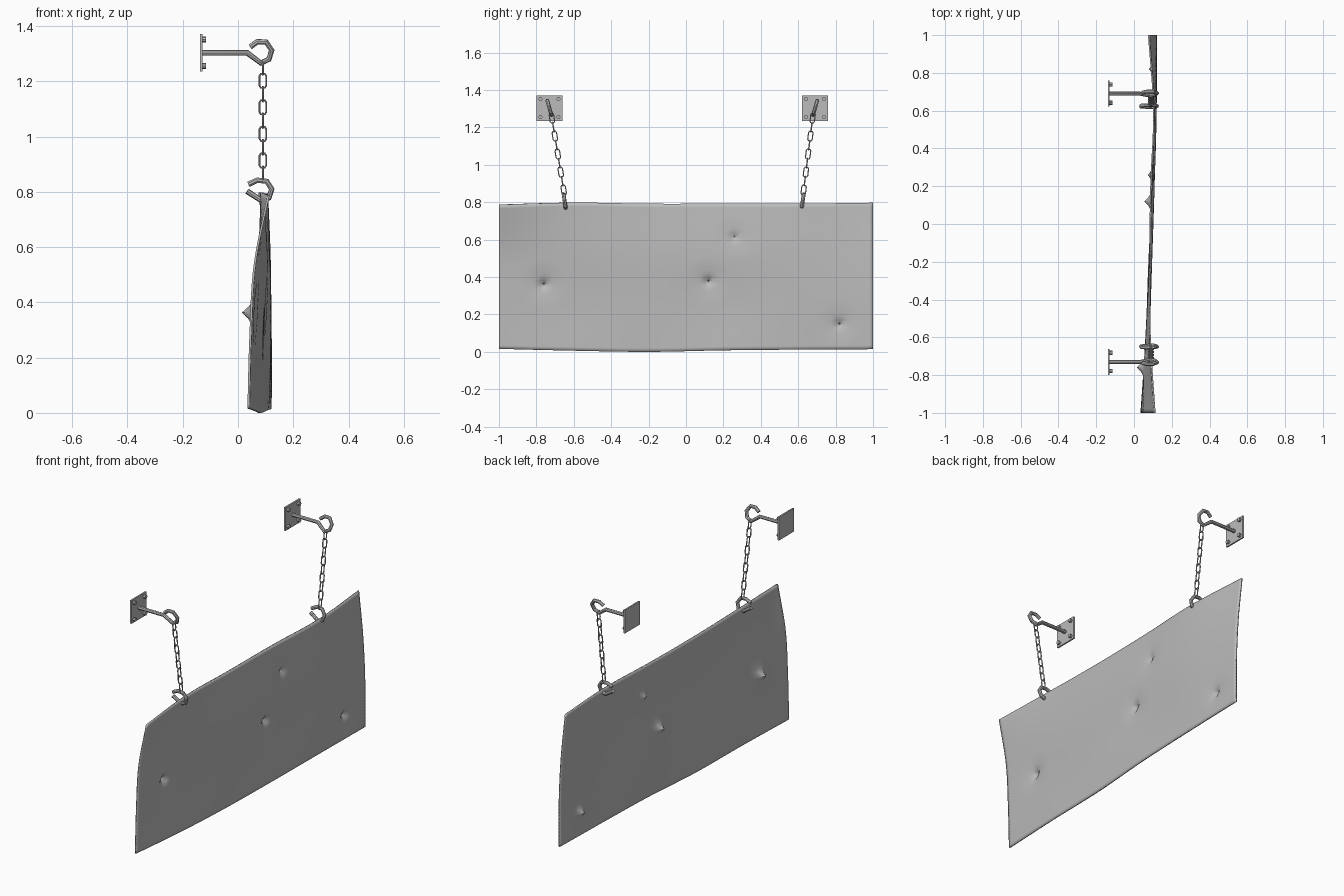
import bpy, bmesh, math
from mathutils import Vector

if "Cube" in bpy.data.objects:
    bpy.data.objects.remove(bpy.data.objects["Cube"])

steel = bpy.data.materials.new("grey_steel")
steel.diffuse_color = (0.5, 0.5, 0.5, 1)
steel.use_nodes = True
steel.node_tree.nodes["Principled BSDF"].inputs["Base Color"].default_value = steel.diffuse_color


def finish(obj, angle=40):
    obj.data.materials.clear()
    obj.data.materials.append(steel)
    bpy.ops.object.select_all(action='DESELECT')
    obj.select_set(True)
    bpy.context.view_layer.objects.active = obj
    bpy.ops.object.shade_smooth_by_angle(angle=math.radians(angle))


def tube(name, points, radius, cyclic=False, resolution=2):
    """Round bar swept along a polyline, converted to a mesh."""
    curve = bpy.data.curves.new(name, 'CURVE')
    curve.dimensions = '3D'
    curve.bevel_depth = radius
    curve.bevel_resolution = resolution
    curve.use_fill_caps = not cyclic
    spline = curve.splines.new('POLY')
    spline.points.add(len(points) - 1)
    for p, co in zip(spline.points, points):
        p.co = (*co, 1)
    spline.use_cyclic_u = cyclic
    obj = bpy.data.objects.new(name, curve)
    bpy.context.collection.objects.link(obj)
    bpy.ops.object.select_all(action='DESELECT')
    obj.select_set(True)
    bpy.context.view_layer.objects.active = obj
    bpy.ops.object.convert(target='MESH')
    finish(bpy.context.view_layer.objects.active)


def catmull(vals, t):
    """Smooth curve through evenly spaced values, t in 0..1."""
    n = len(vals) - 1
    i = min(int(t * n), n - 1)
    f = t * n - i
    b, c = vals[i], vals[i + 1]
    a = vals[i - 1] if i > 0 else 2 * b - c
    d = vals[i + 2] if i + 2 <= n else 2 * c - b
    return b + 0.5 * f * (c - a + f * (2*a - 5*b + 4*c - d + f * (3*(b - c) + d - a)))


# Bent sheet: depth rows from bottom to top, then pointed dents pushed backwards
BEND = [(.038, .065, .08, .10, .11, .118),
        (.045, .065, .085, .095, .115, .118),
        (.060, .078, .092, .105, .115, .105),
        (.110, .085, .085, .09, .105, .078)]
TOP = (.787, .798, .792, .792, .792, .797)
BOTTOM = (.016, .006, .0, .008, .012, .014)
DENTS = [(-.76, .36, 1.0), (.26, .62, .6), (.12, .38, .9), (.82, .14, .8)]
NY, NZ = 100, 40

bm = bmesh.new()
grid = []
for i in range(NY + 1):
    u = i / NY
    column = []
    for j in range(NZ + 1):
        v = j / NZ
        y, z = 2 * u - 1, 0.8 * v
        x = catmull([catmull(row, u) for row in BEND], v)
        for dy, dz, s in DENTS:
            r = math.hypot(y - dy, z - dz)
            x -= s * (.03 * max(0, 1 - r / .03) + .013 * max(0, 1 - r / .12) ** 1.5)
        lo, hi = catmull(BOTTOM, u), catmull(TOP, u)
        column.append(bm.verts.new((x, y, lo + (hi - lo) * v)))
    grid.append(column)
for i in range(NY):
    for j in range(NZ):
        bm.faces.new((grid[i][j], grid[i+1][j], grid[i+1][j+1], grid[i][j+1]))
mesh = bpy.data.meshes.new("sheet_panel")
bm.to_mesh(mesh)
bm.free()
sheet = bpy.data.objects.new("sheet_panel", mesh)
bpy.context.collection.objects.link(sheet)
finish(sheet, 30)
solid = sheet.modifiers.new("thickness", 'SOLIDIFY')
solid.thickness = 0.008
solid.offset = 0

# Open hook outlines in the x-z plane
WALL_HOOK = [(-.13, 1.303), (.033, 1.303), (.083, 1.266), (.112, 1.28),
             (.122, 1.312), (.102, 1.342), (.07, 1.343), (.045, 1.325)]
PANEL_HOOK = [(.033, .802), (.085, .768), (.112, .778), (.122, .81),
              (.104, .838), (.07, .842), (.038, .827)]
LINK = [(.012, -.018), (.012, .018), (.007, .026), (-.007, .026),
        (-.012, .018), (-.012, -.018), (-.007, -.026), (.007, -.026)]

# side name, wall mount y, panel hook y, inward direction
for side, wall_y, panel_y, inward in (("front", -.73, -.648, 1), ("back", .69, .623, -1)):
    # Wall plate
    bpy.ops.mesh.primitive_cube_add(size=1, location=(-.133, wall_y, 1.303))
    plate = bpy.context.object
    plate.name = side + "_wall_plate"
    plate.scale = (.009, .138, .136)
    finish(plate)

    # Plate bolts
    for k, (sy, sz) in enumerate([(-1, -1), (-1, 1), (1, -1), (1, 1)]):
        bpy.ops.mesh.primitive_cylinder_add(
            vertices=8, radius=.011, depth=.016,
            location=(-.123, wall_y + sy * .048, 1.303 + sz * .048),
            rotation=(0, math.pi / 2, 0))
        bolt = bpy.context.object
        bolt.name = f"{side}_bolt_{k + 1}"
        finish(bolt)

    # Hooks lean in the direction of the chain
    tube(side + "_wall_hook",
         [(x, wall_y - inward * .28 * (z - 1.303), z) for x, z in WALL_HOOK], .0105)
    tube(side + "_panel_hook",
         [(x, panel_y - inward * .15 * (z - .8), z) for x, z in PANEL_HOOK], .0105)

    # Chain of alternating links
    start = Vector((.09, wall_y + inward * .013, 1.25))
    end = Vector((.09, panel_y - inward * .006, .865))
    along = (start - end).normalized()
    across = Vector((1, 0, 0)).cross(along)
    for k in range(9):
        centre = start.lerp(end, k / 8)
        wide = Vector((1, 0, 0)) if k % 2 else across
        tube(f"{side}_chain_link_{k + 1}",
             [centre + wide * a + along * b for a, b in LINK], .0036, True, 1)
